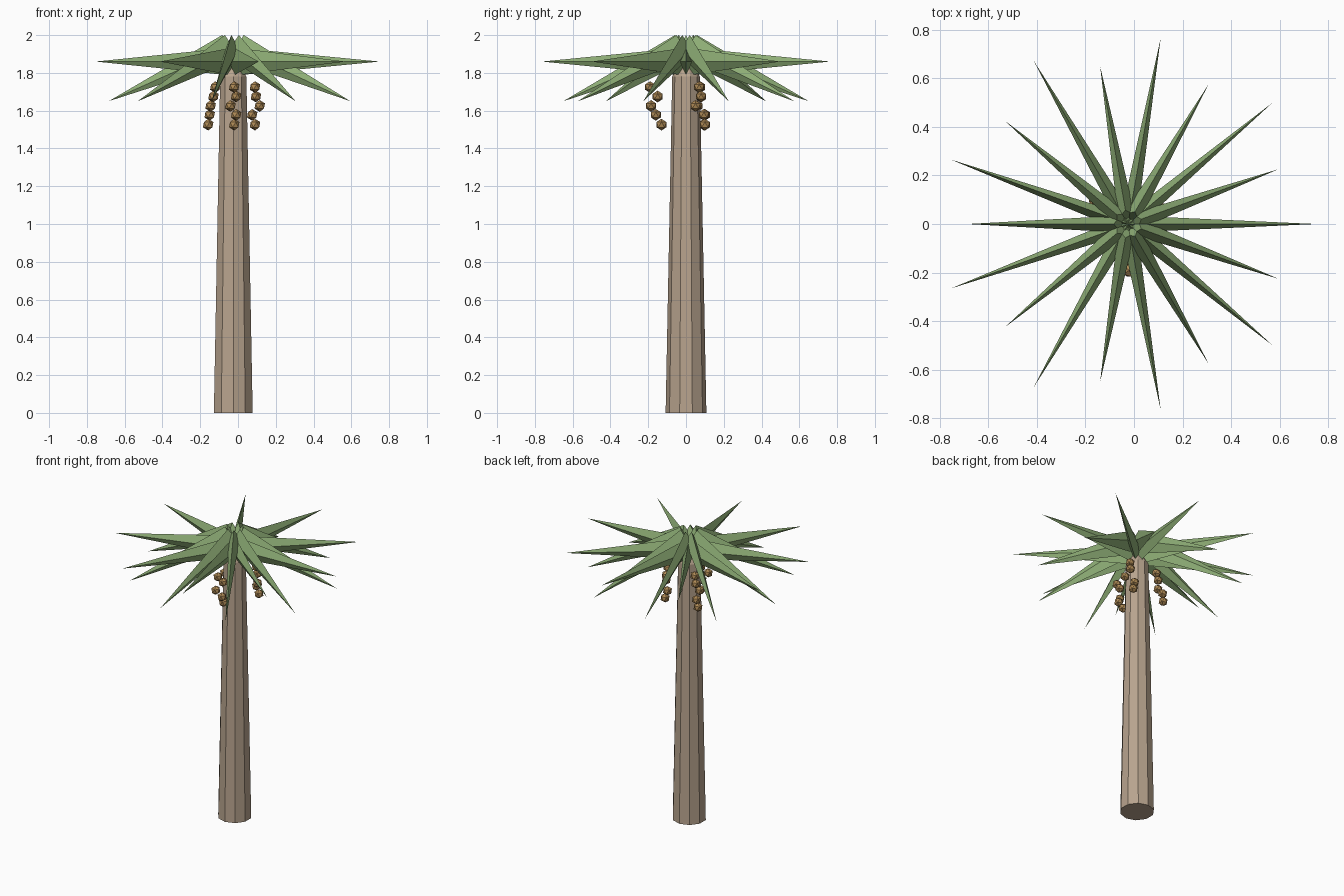
import bpy, bmesh
from math import sin, cos, radians, atan2
from mathutils import Matrix, Vector

if "Cube" in bpy.data.objects:
    bpy.data.objects.remove(bpy.data.objects["Cube"])

CX = -0.025  # trunk axis


def material(name, color):
    m = bpy.data.materials.new(name)
    m.diffuse_color = (*color, 1)
    m.use_nodes = True
    m.node_tree.nodes["Principled BSDF"].inputs["Base Color"].default_value = m.diffuse_color
    return m


BARK = material("bark", (0.48, 0.37, 0.27))
LEAF = material("leaf", (0.27, 0.42, 0.18))
FRUIT = material("fruit", (0.42, 0.25, 0.09))


def add_object(name, bm, mat):
    bmesh.ops.recalc_face_normals(bm, faces=bm.faces[:])
    me = bpy.data.meshes.new(name)
    bm.to_mesh(me)
    bm.free()
    me.materials.append(mat)
    ob = bpy.data.objects.new(name, me)
    bpy.context.collection.objects.link(ob)
    return ob


def tapered(name, r1, r2, z1, z2):
    bm = bmesh.new()
    bmesh.ops.create_cone(bm, cap_ends=True, segments=10, radius1=r1, radius2=r2, depth=z2 - z1,
                          matrix=Matrix.Translation((CX, 0, (z1 + z2) / 2)))
    add_object(name, bm, BARK)


def frond(name, angle, base, tip, half_w, half_h):
    # four-sided spike, diamond section, from base (r, z) to tip (r, z)
    out = Vector((cos(angle), sin(angle), 0))
    side = Vector((-sin(angle), cos(angle), 0))
    origin = Vector((CX, 0, 0))
    droop = atan2(base[1] - tip[1], tip[0] - base[0])
    up = out * sin(droop) + Vector((0, 0, cos(droop)))
    b = origin + out * base[0] + Vector((0, 0, base[1]))
    bm = bmesh.new()
    ring = [bm.verts.new(b + d) for d in (up * half_h, side * half_w, -up * half_h, -side * half_w)]
    end = bm.verts.new(origin + out * tip[0] + Vector((0, 0, tip[1])))
    bm.faces.new(ring)
    for i in range(4):
        bm.faces.new((ring[i], ring[(i + 1) % 4], end))
    add_object(name, bm, LEAF)


# trunk and the pointed bud hidden among the fronds
tapered("trunk", 0.108, 0.073, 0, 1.78)
tapered("trunk_bud", 0.073, 0.015, 1.78, 1.9)

# nine level fronds and nine drooping fronds between them
for i in range(9):
    a = radians(40 * i)
    frond(f"level_frond_{i}", a, (0, 1.86), (0.775, 1.86), 0.035, 0.075)
    frond(f"drooping_frond_{i}", a + radians(20), (0.028, 1.932), (0.66, 1.65), 0.035, 0.075)

# three hanging clusters of five fruits
HEIGHTS = (1.725, 1.675, 1.625, 1.578, 1.526)
CLUSTERS = {
    "front": ((-.02, -.19), (-.01, -.15), (-.04, -.185), (-.01, -.16), (-.02, -.13)),
    "right": ((.09, .07), (.095, .08), (.115, .05), (.075, .095), (.09, .1)),
    "left": ((-.12, .075), (-.13, .08), (-.145, .06), (-.15, .1), (-.158, .095)),
}
for side_name, spots in CLUSTERS.items():
    bm = bmesh.new()
    for (x, y), z in zip(spots, HEIGHTS):
        bmesh.ops.create_icosphere(bm, subdivisions=1, radius=0.031,
                                   matrix=Matrix.Translation((x, y, z)))
    add_object(f"{side_name}_fruit_cluster", bm, FRUIT)
